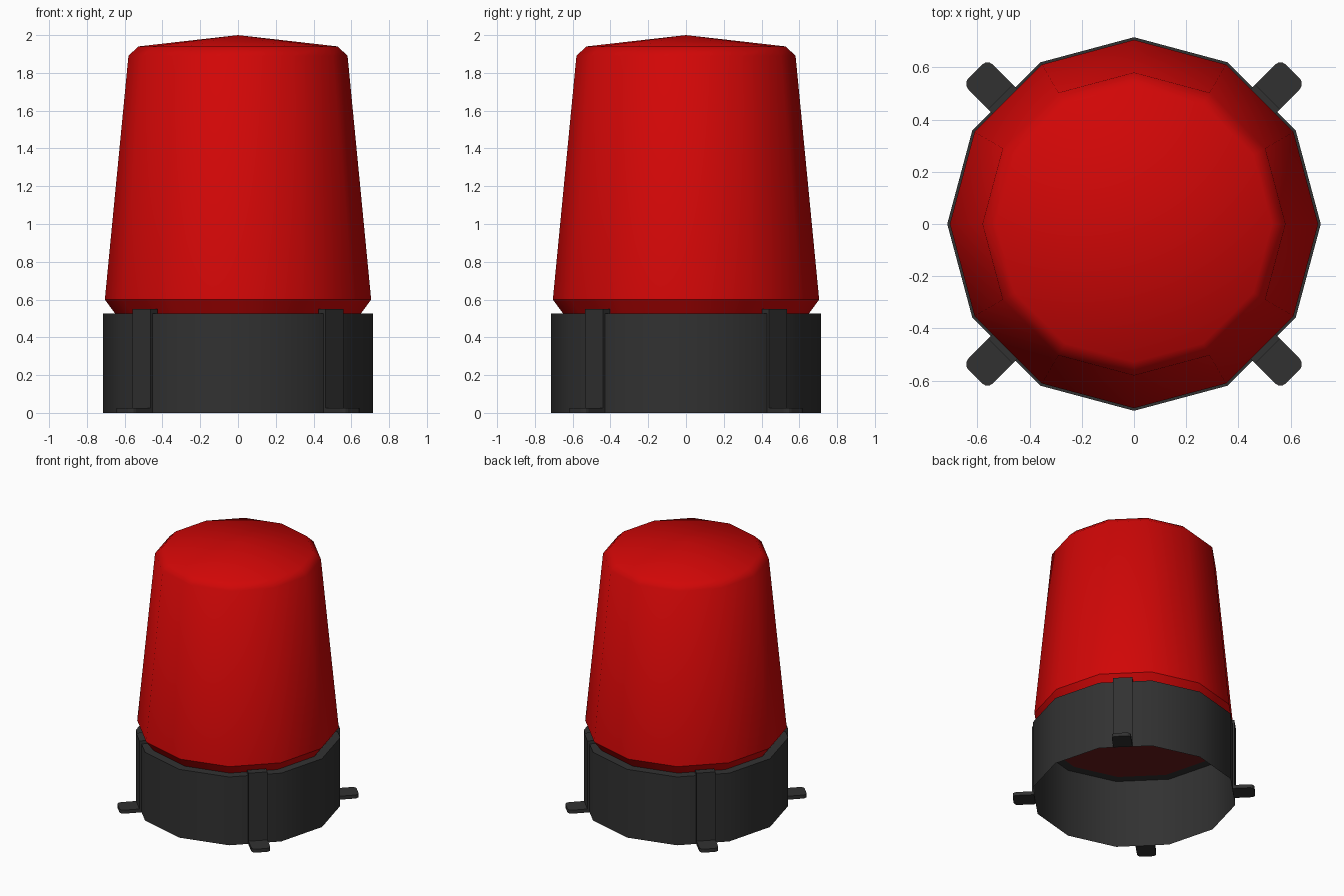
import bpy, bmesh, math
from mathutils import Vector

cube = bpy.data.objects.get("Cube")
if cube:
    bpy.data.objects.remove(cube, do_unlink=True)

SIDES = 12


def material(name, rgb):
    m = bpy.data.materials.new(name)
    m.use_nodes = True
    m.diffuse_color = (*rgb, 1)
    bsdf = m.node_tree.nodes["Principled BSDF"]
    bsdf.inputs["Base Color"].default_value = (*rgb, 1)
    bsdf.inputs["Roughness"].default_value = 0.6
    return m


def make_object(name, bm, mats):
    mesh = bpy.data.meshes.new(name)
    bm.to_mesh(mesh)
    bm.free()
    for mat in mats:
        mesh.materials.append(mat)
    ob = bpy.data.objects.new(name, mesh)
    bpy.context.collection.objects.link(ob)
    return ob


def lathe(name, profile, mats, sharp_heights=(), cap_bottom=False):
    """Turn an (r, z) profile, listed bottom to top, around z."""
    bm = bmesh.new()
    rings = []
    for r, z in profile:
        count = SIDES if r > 0 else 1
        rings.append([bm.verts.new((r * math.cos(i * math.tau / SIDES),
                                    r * math.sin(i * math.tau / SIDES), z))
                      for i in range(count)])
    for low, high in zip(rings, rings[1:]):
        for i in range(SIDES):
            j = (i + 1) % SIDES
            if len(high) == 1:
                bm.faces.new((low[i], low[j], high[0]))
            else:
                bm.faces.new((low[i], low[j], high[j], high[i]))
    for f in bm.faces:
        f.smooth = True
    # the underside takes the second material
    if cap_bottom:
        bm.faces.new(rings[0][::-1]).material_index = 1
    # crisp edges around the chosen rings
    for e in bm.edges:
        if any(all(abs(v.co.z - h) < 1e-4 for v in e.verts) for h in sharp_heights):
            e.smooth = False
    return make_object(name, bm, mats)


def bracket(name, sx, sy, mat):
    """Clip hooked over the rim, running down the wall into a foot."""
    outline = [(0.692, 0), (0.843, 0), (0.843, 0.027), (0.706, 0.027),
               (0.706, 0.55), (0.653, 0.55), (0.653, 0.526), (0.692, 0.526)]
    out = Vector((1, 1, 0)).normalized()
    side = Vector((1, -1, 0)).normalized()
    up = Vector((0, 0, 1))
    half, offset = 0.067, 0.017
    bm = bmesh.new()
    face = bm.faces.new([bm.verts.new(out * r + side * (offset - half) + up * z)
                         for r, z in outline])
    new = bmesh.ops.extrude_face_region(bm, geom=[face])["geom"]
    bmesh.ops.translate(bm, vec=side * half * 2,
                        verts=[g for g in new if isinstance(g, bmesh.types.BMVert)])
    # round the outer corners of the foot
    tips = [e for e in bm.edges
            if all(v.co.dot(out) > 0.83 for v in e.verts)
            and abs(e.verts[0].co.z - e.verts[1].co.z) > 0.01]
    bmesh.ops.bevel(bm, geom=tips, offset=0.03, segments=3, profile=0.5,
                    affect='EDGES')
    # mirror into the right quadrant
    bmesh.ops.scale(bm, vec=(sx, sy, 1), verts=bm.verts)
    bmesh.ops.recalc_face_normals(bm, faces=bm.faces)
    return make_object(name, bm, [mat])


red = material("signal_red", (0.64, 0.002, 0.002))
deep_red = material("deep_red", (0.14, 0.01, 0.01))
grey = material("dark_grey", (0.031, 0.031, 0.031))

# Hollow base with an inward lip
lathe("base_housing", [(0.715, 0), (0.715, 0.525), (0.65, 0.525)], [grey],
      sharp_heights=(0.525,))

# Tapered lens with chamfered crown, shallow peak and dark underside
lathe("lens", [(0.65, 0.525), (0.705, 0.6), (0.58, 1.89), (0.528, 1.94), (0, 2)],
      [red, deep_red], sharp_heights=(0.525, 0.6), cap_bottom=True)

# Four mounting brackets
for sy, depth in ((-1, "front"), (1, "back")):
    for sx, hand in ((1, "left"), (-1, "right")):
        bracket(f"bracket_{depth}_{hand}", sx, sy, grey)
